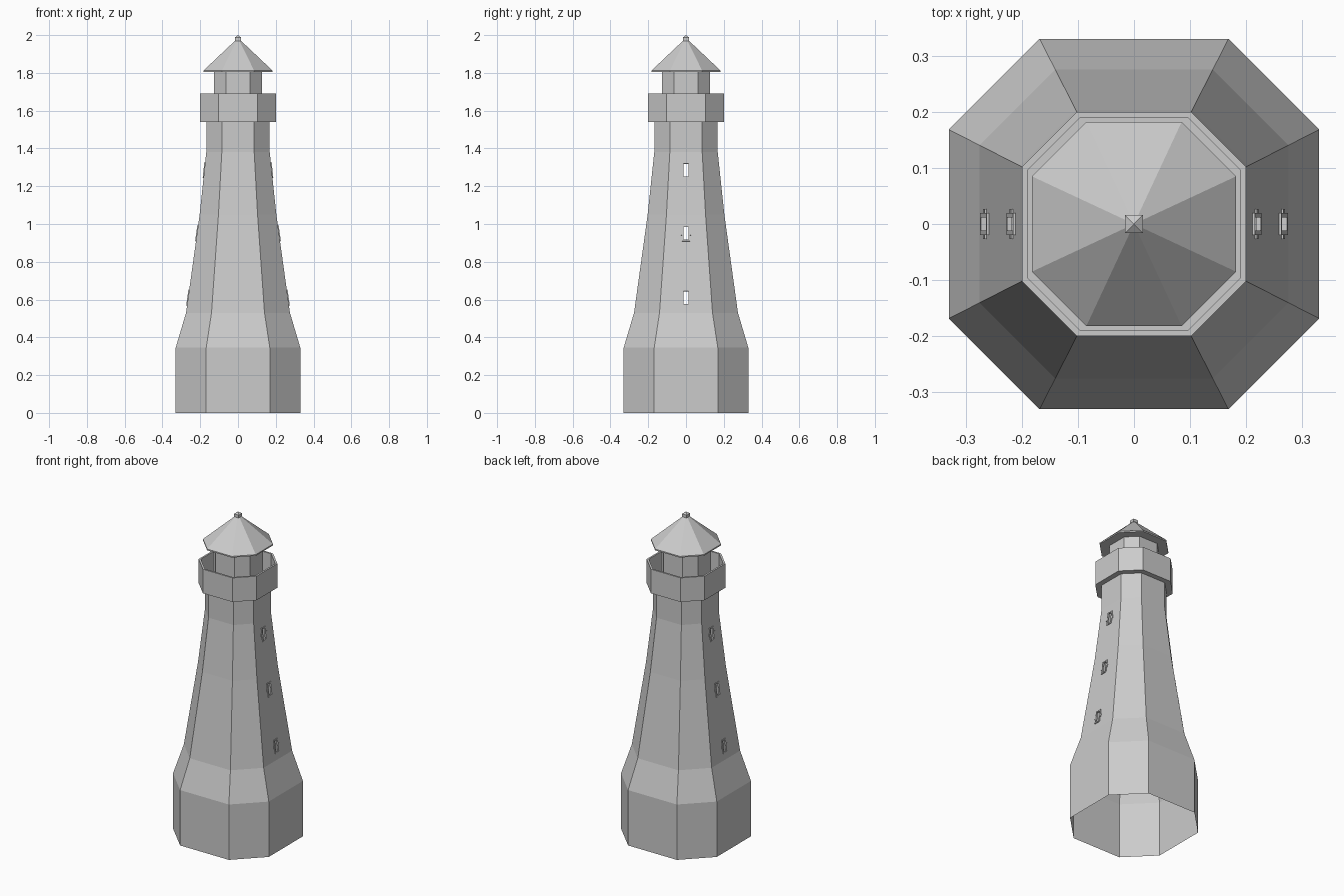
import bpy, bmesh
from math import atan2
from mathutils import Vector, Matrix

if "Cube" in bpy.data.objects:
    bpy.data.objects.remove(bpy.data.objects["Cube"])


def finish(name, bm):
    bmesh.ops.recalc_face_normals(bm, faces=bm.faces)
    me = bpy.data.meshes.new(name)
    bm.to_mesh(me)
    bm.free()
    ob = bpy.data.objects.new(name, me)
    bpy.context.collection.objects.link(ob)
    return ob


def octagon(r, z, k):
    s = r * k
    return [(s, -r, z), (r, -s, z), (r, s, z), (s, r, z),
            (-s, r, z), (-r, s, z), (-r, -s, z), (-s, -r, z)]


def square(r, z, k):
    return [(r, -r, z), (r, r, z), (-r, r, z), (-r, -r, z)]


def loft(profile, k=0.51, ring=octagon):
    """Stack rings along a (radius, height) profile; radius 0 makes a tip."""
    bm = bmesh.new()
    rings = []
    for r, z in profile:
        pts = ring(r, z, k) if r else [(0, 0, z)]
        rings.append([bm.verts.new(p) for p in pts])
    for a, b in zip(rings, rings[1:]):
        n = max(len(a), len(b))
        for i in range(n):
            j = (i + 1) % n
            if len(b) == 1:
                bm.faces.new((a[i], a[j], b[0]))
            elif len(a) == 1:
                bm.faces.new((a[0], b[j], b[i]))
            else:
                bm.faces.new((a[i], a[j], b[j], b[i]))
    return bm


# Hollow tower shell, open at the bottom
tower_profile = [(0.33, 0), (0.33, 0.345), (0.275, 0.53), (0.203, 1.05),
                 (0.168, 1.38), (0.168, 1.54)]
windows = [0.61, 0.95, 1.285]
HW, HH = 0.012, 0.034
bm = loft(tower_profile)


def side_faces():
    return [f for f in bm.faces if abs(f.normal.x) > 0.95]


# Window openings in the two side walls
bm.normal_update()
cuts = [((0, s * HW, 0), (0, 1, 0)) for s in (-1, 1)]
cuts += [((0, 0, z + s * HH), (0, 0, 1)) for z in windows for s in (-1, 1)]
for co, no in cuts:
    bm.normal_update()
    fs = side_faces()
    geom = fs + list({e for f in fs for e in f.edges}) + list({v for f in fs for v in f.verts})
    bmesh.ops.bisect_plane(bm, geom=geom, plane_co=co, plane_no=no, dist=1e-5)
bm.normal_update()
holes = []
for f in side_faces():
    c = f.calc_center_median()
    if abs(c.y) < HW * 0.9 and any(abs(c.z - z) < HH for z in windows):
        holes.append(f)
bmesh.ops.delete(bm, geom=holes, context='FACES')
finish("tower", bm)


def wall(z):
    """Radius and slope of the tower wall at a height."""
    for (r0, z0), (r1, z1) in zip(tower_profile, tower_profile[1:]):
        if z0 <= z <= z1:
            return r0 + (r1 - r0) * (z - z0) / (z1 - z0), (r0 - r1) / (z1 - z0)


# Window frames, tilted with the wall
for z in windows:
    r, slope = wall(z)
    for side, label in ((1, "right"), (-1, "left")):
        bm = bmesh.new()
        tilt = Matrix.Translation((side * r, 0, z)) @ Matrix.Rotation(-side * atan2(slope, 1), 4, 'Y')
        pieces = []
        for s in (-1, 1):
            pieces += [((0, s * 0.016, 0), (0.009, 0.008, 0.084)),
                       ((0, 0, s * 0.038), (0.009, 0.024, 0.008)),
                       ((0, s * 0.0235, 0), (0.007, 0.007, 0.02))]
        for co, size in pieces:
            m = tilt @ Matrix.Translation(co) @ Matrix.Diagonal(Vector(size).to_4d())
            bmesh.ops.create_cube(bm, size=1, matrix=m)
        finish(f"window_frame_{label}", bm)

# Gallery with thin parapet
finish("gallery", loft([(0.168, 1.54), (0.2, 1.54), (0.2, 1.69), (0.189, 1.69),
                        (0.189, 1.56), (0.127, 1.56)]))

# Lantern room
finish("lantern_room", loft([(0.127, 1.56), (0.127, 1.81)]))

# Roof with a thin rim and flat underside
finish("roof", loft([(0, 1.805), (0.182, 1.805), (0.182, 1.813), (0, 1.985)], k=0.467))

# Square finial
finish("finial", loft([(0, 1.97), (0.016, 1.97), (0.016, 1.988), (0, 2.0)], ring=square))
